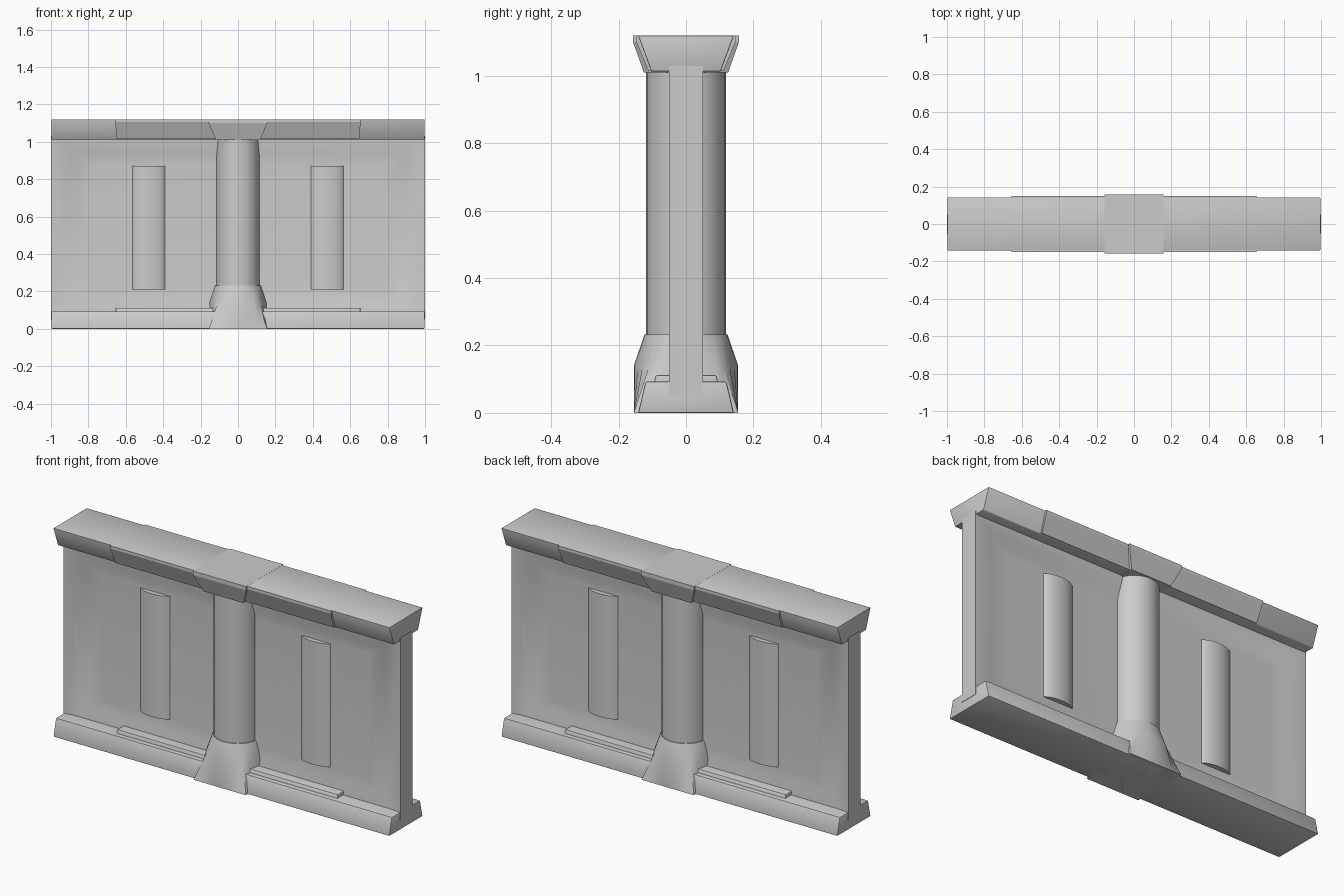
import bpy, bmesh, math

if "Cube" in bpy.data.objects:
    bpy.data.objects.remove(bpy.data.objects["Cube"])


def loft(name, rings, bevel=0.0, smooth=True):
    """Skin a list of equal-length point rings and close both ends."""
    bm = bmesh.new()
    rows = [[bm.verts.new(p) for p in ring] for ring in rings]
    n = len(rows[0])
    for a, b in zip(rows, rows[1:]):
        for i in range(n):
            j = (i + 1) % n
            bm.faces.new((a[i], a[j], b[j], b[i]))
    bm.faces.new(rows[0])
    bm.faces.new(rows[-1])
    bmesh.ops.recalc_face_normals(bm, faces=bm.faces)
    if bevel:
        bmesh.ops.bevel(bm, geom=bm.edges[:], offset=bevel, segments=2,
                        profile=0.5, affect='EDGES')
    mesh = bpy.data.meshes.new(name)
    bm.to_mesh(mesh)
    bm.free()
    obj = bpy.data.objects.new(name, mesh)
    bpy.context.collection.objects.link(obj)
    if smooth:
        bpy.ops.object.select_all(action='DESELECT')
        obj.select_set(True)
        bpy.context.view_layer.objects.active = obj
        bpy.ops.object.shade_smooth_by_angle(angle=math.radians(35))
    return obj


def rect(hx, hy, z):
    return [(-hx, -hy, z), (hx, -hy, z), (hx, hy, z), (-hx, hy, z)]


def oval(rx, ry, z, cx=0.0, square=False, n=32):
    pts = []
    for i in range(n):
        c, s = math.cos(math.tau * i / n), math.sin(math.tau * i / n)
        k = 1 / max(abs(c), abs(s)) if square else 1
        pts.append((cx + rx * c * k, ry * s * k, z))
    return pts


# Wall panel: thick rim sweeping down to a thin recessed middle on both faces
def panel_ring(t, side):
    inset_x, inset_z = 0.2 * t, 0.15 * t
    y = side * (0.05 - 0.03 * t * t * (3 - 2 * t))
    x, z0, z1 = 1 - inset_x, 0.05 + inset_z, 1.03 - inset_z
    return [(-x, y, z0), (x, y, z0), (x, y, z1), (-x, y, z1)]


steps = [i / 6 for i in range(7)]
loft("wall_panel", [panel_ring(t, -1) for t in reversed(steps)]
     + [panel_ring(t, 1) for t in steps])

# Bottom rail with a thin trim on top
loft("bottom_rail", [rect(0.998, 0.142, 0), rect(0.998, 0.12, 0.093)], bevel=0.005)
loft("bottom_trim", [rect(0.655, 0.098, 0.08), rect(0.655, 0.09, 0.112)], bevel=0.005)

# Top rail and its wider middle section
loft("top_rail", [rect(0.998, 0.103, 1.013), rect(0.998, 0.142, 1.12)], bevel=0.004)
loft("top_rail_middle", [rect(0.65, 0.111, 1.014), rect(0.655, 0.149, 1.105),
                         rect(0.655, 0.149, 1.1195)], smooth=False)

# Rounded ribs showing on both faces
for side, name in ((-1, "left_rib"), (1, "right_rib")):
    loft(name, [oval(0.096, 0.047, z, side * 0.477) for z in (0.21, 0.87)])

# Centre column, plinth blending from square to round, flared capital
loft("column", [oval(0.118, 0.118, z) for z in (0.2, 1.03)])
loft("column_plinth", [oval(0.155, 0.155, 0, square=True), oval(0.155, 0.155, 0.14),
                       oval(0.123, 0.123, 0.233)])
loft("column_capital", [rect(0.119, 0.125, 1.01), rect(0.157, 0.157, 1.1),
                        rect(0.158, 0.157, 1.1205)], smooth=False)
